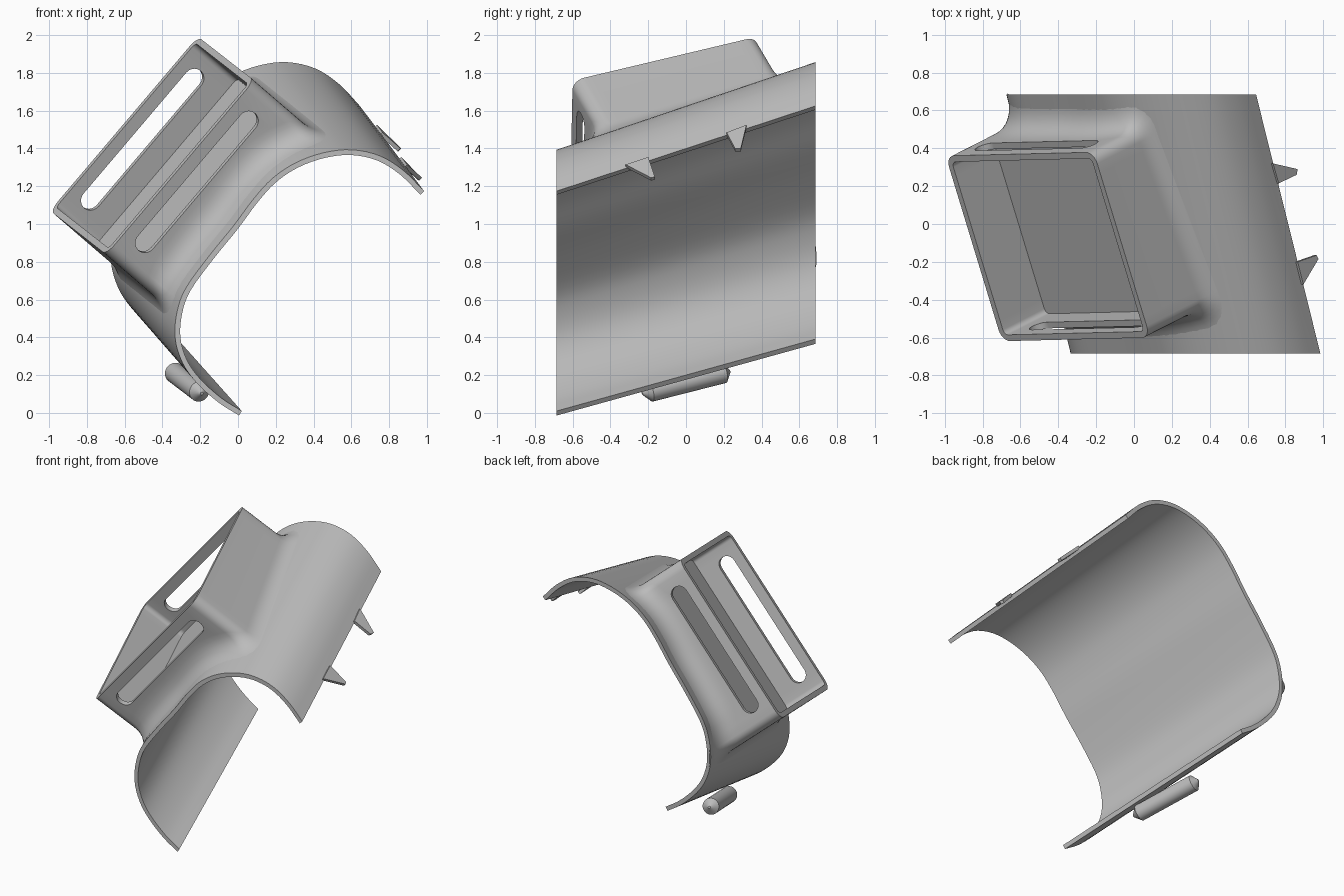
import bpy, bmesh, math
from mathutils import Vector, Matrix
from mathutils.bvhtree import BVHTree

if "Cube" in bpy.data.objects:
    bpy.data.objects.remove(bpy.data.objects["Cube"])

grey = bpy.data.materials.new("plain_grey")
grey.use_nodes = True
COLOUR = (0.5, 0.5, 0.5, 1)
grey.diffuse_color = COLOUR
grey.node_tree.nodes["Principled BSDF"].inputs["Base Color"].default_value = COLOUR


def finish(name, bm, angle=35):
    bmesh.ops.recalc_face_normals(bm, faces=bm.faces)
    mesh = bpy.data.meshes.new(name)
    bm.to_mesh(mesh)
    bm.free()
    ob = bpy.data.objects.new(name, mesh)
    bpy.context.scene.collection.objects.link(ob)
    mesh.materials.append(grey)
    shade(ob, angle)
    return ob


def shade(ob, angle=35):
    bpy.ops.object.select_all(action='DESELECT')
    ob.select_set(True)
    bpy.context.view_layer.objects.active = ob
    bpy.ops.object.shade_smooth_by_angle(angle=math.radians(angle))


def loft(bm, rings, close_rings=False):
    """Quads between successive closed rings of points."""
    rows = [[bm.verts.new(p) for p in r] for r in rings]
    n = len(rows[0])
    for a, b in zip(rows, rows[1:] + rows[:1] if close_rings else rows[1:]):
        for i in range(n):
            j = (i + 1) % n
            bm.faces.new((a[i], a[j], b[j], b[i]))
    return rows


# Curved sleeve: cross-section at the front, slid up and sideways to the back
SECTION = [(.02, .01), (-.09, .08), (-.2, .18), (-.27, .28), (-.305, .4), (-.295, .53),
           (-.25, .65), (-.13, .815), (0, .975), (.1, 1.11), (.2, 1.22), (.32, 1.3),
           (.46, 1.35), (.6, 1.365), (.74, 1.335), (.86, 1.26), (.965, 1.155)]
HALF, THICK = .685, .028


def smooth_path(pts, steps=4):
    pts = [Vector(p) for p in pts]
    pts = [2 * pts[0] - pts[1]] + pts + [2 * pts[-1] - pts[-2]]
    out = []
    for a, b, c, d in zip(pts, pts[1:], pts[2:], pts[3:]):
        for k in range(steps):
            t = k / steps
            out.append(.5 * (2 * b + (c - a) * t + (2 * a - 5 * b + 4 * c - d) * t ** 2
                             + (3 * b - a - 3 * c + d) * t ** 3))
    return out + [pts[-2]]


inner = smooth_path(SECTION)
outer = []
for i, p in enumerate(inner):
    tan = (inner[min(i + 1, len(inner) - 1)] - inner[max(i - 1, 0)]).normalized()
    outer.append(p + THICK * Vector((-tan.y, tan.x)))


def place(p, f):
    return Vector((p.x - .34 * f, (2 * f - 1) * HALF, p.y + f * (.38 + .06 * p.y)))


bm = bmesh.new()
loop = [(place(a, 0), place(a, 1)) for a in inner + outer[::-1]]
rows = loft(bm, [[a.lerp(b, k / 6) for a, b in loop] for k in range(7)])
n = len(inner)
for row in (rows[0], rows[-1]):
    for i in range(n - 1):
        bm.faces.new((row[i], row[i + 1], row[-2 - i], row[-1 - i]))
finish("curved_sleeve", bm)

# Outer sleeve surface, extended past its ends, for fitting the box foot
verts = [place(p, f) for f in (-.3, 1.3) for p in outer]
surface = BVHTree.FromPolygons(verts, [(i, i + 1, n + i + 1, n + i) for i in range(n - 1)])

# Box frame: long side, short side (towards the back) and opening direction
LONG = Vector((.647, .016, .762)).normalized()
UP = Vector((-.706, -.359, .608)).normalized()
SHORT = UP.cross(LONG).normalized()
if SHORT.y < 0:
    SHORT = -SHORT
RIM = Vector((-.455, -.12, 1.415))
HL, HS, CORNER, WALL, FLOOR = .605, .525, .065, .035, .31


def at(s, t, d):
    return RIM + LONG * s + SHORT * t - UP * d


def depth(s, t, spare):
    hit = surface.ray_cast(at(s, t, -.2), -UP, 1.15)
    return hit[3] - .2 if hit[0] else spare


def perimeter():
    """Rounded rectangle as (s, t, normal_s, normal_t), with divided sides."""
    out = []
    for q in range(4):
        cs = (HL - CORNER) * (1 if q in (0, 3) else -1)
        ct = (HS - CORNER) * (1 if q < 2 else -1)
        for k in range(7):
            a = math.radians(90 * q + 15 * k)
            c, s = math.cos(a), math.sin(a)
            out.append((cs + CORNER * c, ct + CORNER * s, c, s))
        a = math.radians(90 * q + 90)
        c, s = round(math.cos(a)), round(math.sin(a))
        run = 2 * ((HL - CORNER) if q % 2 == 0 else (HS - CORNER))
        p = out[-1]
        for k in range(1, 18):
            out.append((p[0] - s * run * k / 18, p[1] + c * run * k / 18, c, s))
    return out


# Box tray: inside wall, rim, outside wall, flared foot, hidden underside
columns = []
for s, t, ns, nt in perimeter():
    si, ti = s - WALL * ns, t - WALL * nt
    d0 = depth(s, t, .55)
    r = .07 + .1 * nt * nt
    d1 = depth(s + r * ns, t + r * nt, d0 + .06)
    d1 = min(d1, d0 + .12)
    drop = .08 + .07 * nt * nt
    col = [at(si, ti, FLOOR), at(si, ti, 0), at(s, t, 0)]
    for k in range(9):
        u = k / 8
        off = r * u * u
        d = (1 - u) ** 2 * (d0 - drop) + 2 * u * (1 - u) * d0 + u * u * (d1 + .006)
        col.append(at(s + off * ns, t + off * nt, d))
    under = depth(si, ti, .5) + .012
    col += [at(si, ti, max(under, FLOOR + .015)), at(si, ti, FLOOR + .01)]
    columns.append(col)
bm = bmesh.new()
rows = loft(bm, list(zip(*columns)))
bm.faces.new(rows[0])
bm.faces.new(rows[-1])
box = finish("open_box", bm)

# One long cutter makes the matching slots in the front and back walls
bm = bmesh.new()
R, RUN = .056, .42
ring = []
for k in range(24):
    a = math.radians(-90 + 180 * (k % 12) / 11 + (180 if k > 11 else 0))
    ring.append(((RUN if k < 12 else -RUN) + R * math.cos(a), .125 + R * math.sin(a)))
ends = loft(bm, [[at(s, t, d) for s, d in ring] for t in (-.9, .9)])
for e in ends:
    bm.faces.new(e)
cutter = finish("slot_cutter", bm)
cut = box.modifiers.new("slots", 'BOOLEAN')
cut.operation, cut.object, cut.solver = 'DIFFERENCE', cutter, 'EXACT'
bpy.ops.object.select_all(action='DESELECT')
bpy.context.view_layer.objects.active = box
bpy.ops.object.modifier_apply(modifier=cut.name)
bpy.data.objects.remove(cutter)
shade(box)

# Small pointed tabs along the upper edge
TABS = {"front_tab": [(.88, -.32, 1.3), (.96, -.185, 1.23), (.95, -.165, 1.235), (.85, -.2, 1.34)],
        "back_tab": [(.75, .215, 1.47), (.845, .26, 1.385), (.85, .29, 1.385), (.72, .32, 1.51)]}
for name, pts in TABS.items():
    bm = bmesh.new()
    lift = Vector((.015, 0, .015))
    for e in loft(bm, [[Vector(p) + lift * k for p in pts] for k in (0, 1)]):
        bm.faces.new(e)
    finish(name, bm)

# Hinge peg with pointed ends under the lower edge
a, b = Vector((-.205, -.19, .113)), Vector((-.335, .2, .212))
axis = (b - a).normalized()
turn = axis.to_track_quat('Z', 'Y').to_matrix()
bm = bmesh.new()
rings = []
for c, r in ((a - axis * .045, .008), (a, .055), (b, .055), (b + axis * .035, .008)):
    rings.append([c + turn @ Vector((r * math.cos(k * math.tau / 24), r * math.sin(k * math.tau / 24), 0))
                  for k in range(24)])
ends = loft(bm, rings)
bm.faces.new(ends[0])
bm.faces.new(ends[-1])
finish("hinge_peg", bm)
